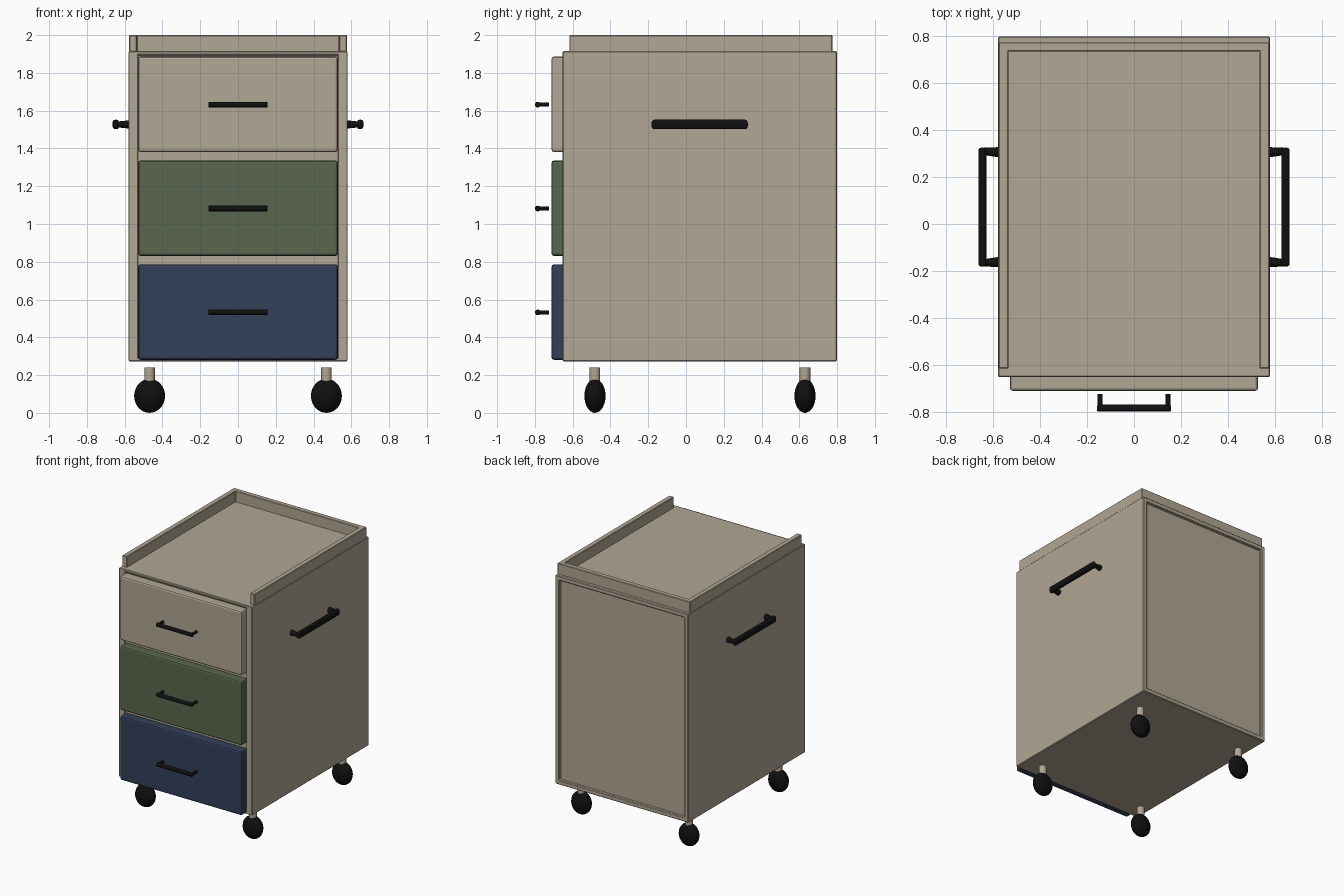
import bpy, bmesh, math
from mathutils import Matrix, Vector

cube = bpy.data.objects.get("Cube")
if cube:
    bpy.data.objects.remove(cube, do_unlink=True)


def material(name, r, g, b):
    m = bpy.data.materials.new(name)
    m.use_nodes = True
    m.diffuse_color = (r, g, b, 1)
    m.node_tree.nodes["Principled BSDF"].inputs["Base Color"].default_value = (r, g, b, 1)
    return m


BEIGE = material("warm_beige", 0.44, 0.385, 0.295)
GREEN = material("olive_green", 0.1, 0.133, 0.075)
BLUE = material("navy_blue", 0.032, 0.051, 0.1)
BLACK = material("matte_black", 0.005, 0.005, 0.005)


def finish(name, bm, mat, bevel=0.0, segments=2, smooth=True):
    bmesh.ops.recalc_face_normals(bm, faces=bm.faces)
    mesh = bpy.data.meshes.new(name)
    bm.to_mesh(mesh)
    bm.free()
    obj = bpy.data.objects.new(name, mesh)
    bpy.context.collection.objects.link(obj)
    mesh.materials.append(mat)
    if bevel:
        mod = obj.modifiers.new("bevel", 'BEVEL')
        mod.width, mod.segments = bevel, segments
    if smooth:
        bpy.ops.object.select_all(action='DESELECT')
        obj.select_set(True)
        bpy.context.view_layer.objects.active = obj
        bpy.ops.object.shade_smooth_by_angle(angle=math.radians(35))
    return obj


def box(name, x, y, z, mat, bevel=0.004, segments=1):
    """Box given by its (low, high) range on each axis."""
    bm = bmesh.new()
    bmesh.ops.create_cube(bm, size=1)
    for v in bm.verts:
        v.co = [r[0] + (c + 0.5) * (r[1] - r[0]) for r, c in zip((x, y, z), v.co)]
    return finish(name, bm, mat, bevel, segments, smooth=False)


def rod(name, start, end, r1, r2, mat, bevel=0.0):
    """Round rod between two points, optionally tapered."""
    a, b = Vector(start), Vector(end)
    bm = bmesh.new()
    turn = (b - a).to_track_quat('Z', 'Y').to_matrix().to_4x4()
    bmesh.ops.create_cone(bm, cap_ends=True, segments=20, radius1=r1, radius2=r2,
                          depth=(b - a).length,
                          matrix=Matrix.Translation((a + b) / 2) @ turn)
    return finish(name, bm, mat, bevel)


# Cabinet shell
W, FRONT, BACK, LOW, HIGH = 0.58, -0.653, 0.8, 0.273, 1.915
T = 0.05
SIDES = (("left", 1), ("right", -1))

bm = bmesh.new()
bmesh.ops.create_cube(bm, size=1)
for v in bm.verts:
    v.co = (v.co.x * 2 * W, (BACK + FRONT) / 2 + v.co.y * (BACK - FRONT),
            (LOW + HIGH) / 2 + v.co.z * (HIGH - LOW))
bm.normal_update()
# recessed back panel and recessed front bay
for facing, depth in ((1, -0.014), (-1, -0.012)):
    face = next(f for f in bm.faces if f.normal.y * facing > 0.9)
    inset = T if facing > 0 else 0.03
    bmesh.ops.inset_region(bm, faces=[face], thickness=inset)
    bmesh.ops.inset_region(bm, faces=[face], thickness=0.0005, depth=depth)
finish("cabinet_body", bm, BEIGE, 0.005, 1, smooth=False)

# Side stiles of the front opening
for side, s in SIDES:
    xs = sorted((s * 0.53, s * (W - 0.002)))
    box(f"{side}_front_stile", xs, (FRONT, FRONT + 0.03), (LOW + 0.002, HIGH - 0.002), BEIGE, 0.002)

# Raised rim around the back and sides of the top
outer, inner = 0.577, 0.536
rim_front, rim_in, rim_back = -0.617, 0.735, 0.775
outline = [(-outer, rim_front), (-inner, rim_front), (-inner, rim_in), (inner, rim_in),
           (inner, rim_front), (outer, rim_front), (outer, rim_back), (-outer, rim_back)]
bm = bmesh.new()
base = bm.faces.new([bm.verts.new((x, y, HIGH - 0.005)) for x, y in outline])
top = bmesh.ops.extrude_face_region(bm, geom=[base])
bmesh.ops.translate(bm, vec=(0, 0, 2.005 - HIGH),
                    verts=[g for g in top["geom"] if isinstance(g, bmesh.types.BMVert)])
finish("top_rim", bm, BEIGE, 0.004, 1, smooth=False)

# Three drawers with pull handles
for i, (level, mat) in enumerate((("bottom", BLUE), ("middle", GREEN), ("top", BEIGE))):
    z0 = 0.281 + 0.55 * i
    box(f"{level}_drawer", (-0.529, 0.529), (-0.712, FRONT + 0.02), (z0, z0 + 0.505), mat, 0.013, 2)
    zh = z0 + 0.251
    rod(f"{level}_drawer_handle_bar", (-0.157, -0.785, zh), (0.157, -0.785, zh),
        0.015, 0.015, BLACK, 0.004)
    for side, s in SIDES:
        rod(f"{level}_drawer_handle_{side}_post", (s * 0.145, -0.785, zh),
            (s * 0.145, -0.725, zh), 0.011, 0.011, BLACK)

# Carrying handles on both sides
for side, s in SIDES:
    xs = sorted((s * 0.63, s * 0.664))
    box(f"{side}_grab_bar", xs, (-0.182, 0.326), (1.502, 1.552), BLACK, 0.014, 3)
    for end, e in (("front", -1), ("back", 1)):
        y = 0.072 + e * 0.234
        rod(f"{side}_grab_{end}_post", (s * 0.575, y, 1.527), (s * 0.645, y + e * 0.004, 1.527),
            0.022, 0.015, BLACK)

# Casters
for side, s in SIDES:
    for end, y in (("front", -0.482), ("back", 0.63)):
        rod(f"{end}_{side}_caster_stem", (s * 0.468, y, 0.15), (s * 0.468, y, 0.24),
            0.028, 0.028, BEIGE)
        bm = bmesh.new()
        bmesh.ops.create_uvsphere(bm, u_segments=24, v_segments=14, radius=1,
                                  matrix=Matrix.Translation((s * 0.468, y, 0.09))
                                  @ Matrix.Diagonal((0.082, 0.056, 0.09, 1)))
        finish(f"{end}_{side}_caster_wheel", bm, BLACK)
